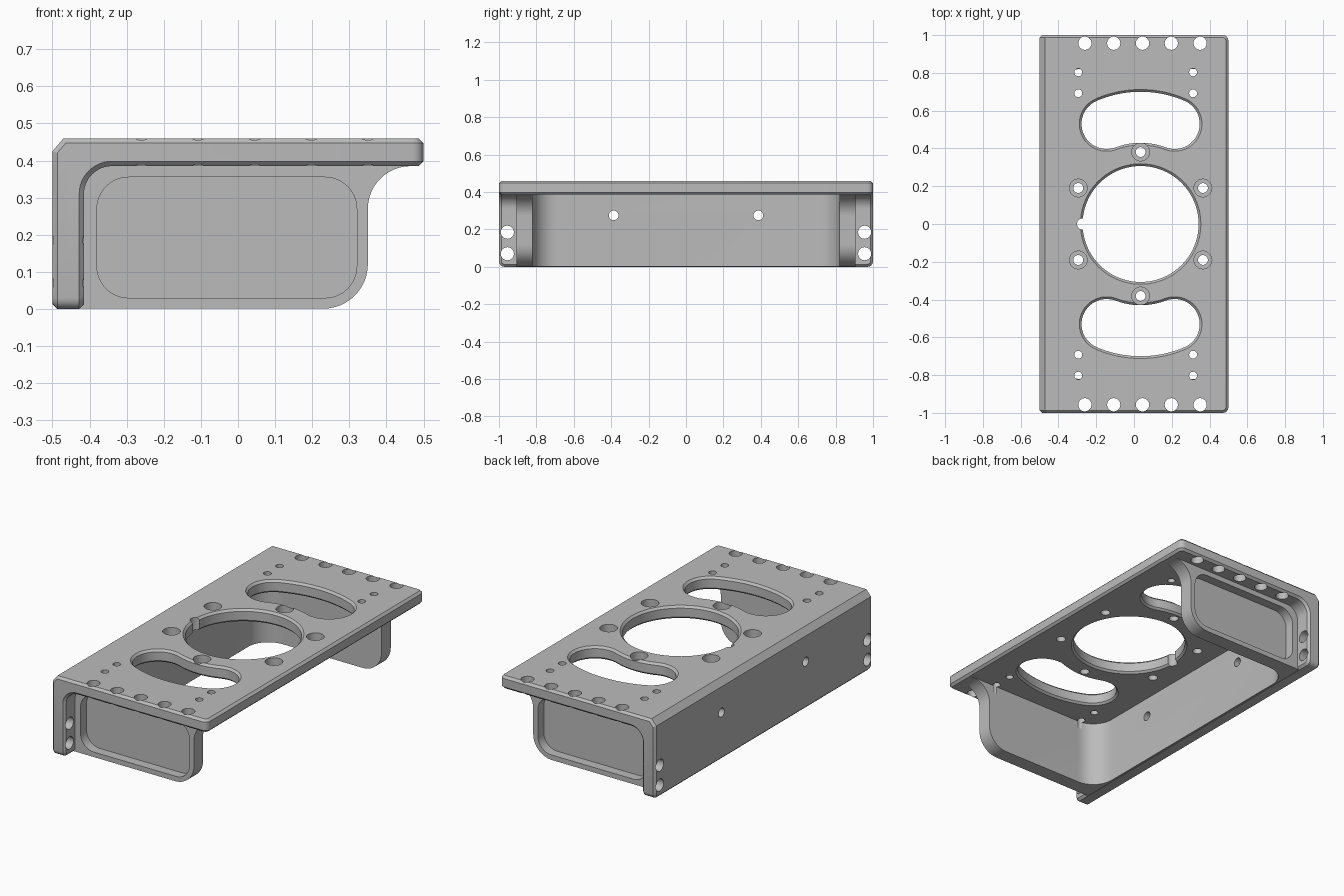
import bpy, bmesh
from math import cos, sin, radians, atan2, hypot, pi
from mathutils import Matrix

if "Cube" in bpy.data.objects:
    bpy.data.objects.remove(bpy.data.objects["Cube"])

metal = bpy.data.materials.new("machined_grey")
metal.use_nodes = True
GREY = (0.5, 0.5, 0.5, 1)
metal.diffuse_color = GREY
metal.node_tree.nodes["Principled BSDF"].inputs["Base Color"].default_value = GREY

TOP, UNDER, WALL = 0.46, 0.385, -0.415   # plate top, plate underside, inner wall face
CX = 0.035                               # x of the bore pattern


def arc(cx, cy, r, a0, a1, n=12):
    return [(cx + r * cos(radians(a0 + (a1 - a0) * i / n)),
             cy + r * sin(radians(a0 + (a1 - a0) * i / n))) for i in range(n + 1)]


def circle(cx, cy, r, n=32):
    return arc(cx, cy, r, 0, 360, n)[:-1]


def rounded_rect(x0, x1, y0, y1, r):
    return (arc(x1 - r, y1 - r, r, 0, 90) + arc(x0 + r, y1 - r, r, 90, 180) +
            arc(x0 + r, y0 + r, r, 180, 270) + arc(x1 - r, y0 + r, r, 270, 360))


def loft(bm, layers, axis="z"):
    """Closed solid through equal-length outlines [(height, points)] along an axis."""
    place = {"z": lambda u, v, h: (u, v, h), "y": lambda u, v, h: (u, h, v),
             "x": lambda u, v, h: (h, u, v)}[axis]
    rings = [[bm.verts.new(place(u, v, h)) for u, v in pts] for h, pts in layers]
    faces = [bm.faces.new(rings[0]), bm.faces.new(rings[-1])]
    for a, b in zip(rings, rings[1:]):
        for i in range(len(a)):
            j = (i + 1) % len(a)
            faces.append(bm.faces.new((a[i], a[j], b[j], b[i])))
    bmesh.ops.recalc_face_normals(bm, faces=faces)


def prism(bm, pts, h0, h1, axis="z"):
    loft(bm, [(h0, pts), (h1, pts)], axis)


def make_object(name, bm, helper=False):
    me = bpy.data.meshes.new(name)
    bm.to_mesh(me)
    bm.free()
    me.materials.append(metal)
    ob = bpy.data.objects.new(name, me)
    bpy.context.collection.objects.link(ob)
    ob.hide_render = helper
    return ob


def bake(ob):
    dg = bpy.context.evaluated_depsgraph_get()
    me = bpy.data.meshes.new_from_object(ob.evaluated_get(dg))
    ob.modifiers.clear()
    ob.data = me


def boolean(ob, other, op="DIFFERENCE"):
    mod = ob.modifiers.new(op, "BOOLEAN")
    mod.operation, mod.solver, mod.object = op, "EXACT", other
    bake(ob)
    bpy.data.objects.remove(other)


# Angle section: top plate and side wall
bm = bmesh.new()
section = ([(-0.5, 0), (WALL, 0)] + arc(WALL + 0.075, UNDER - 0.075, 0.075, 180, 90) +
           [(0.5, UNDER), (0.5, TOP), (-0.47, TOP), (-0.5, TOP - 0.035)])
prism(bm, section, -1, 1, "y")


def is_corner(e):
    a, b = (v.co for v in e.verts)
    flat_y = abs(a.y - b.y) < 1e-5
    return flat_y and ((a.z < 1e-5 and b.z < 1e-5) or (a.x > 0.499 and b.x > 0.499))


bmesh.ops.bevel(bm, geom=[e for e in bm.edges if is_corner(e)], offset=0.03,
                segments=4, profile=0.5, affect="EDGES")
bracket = make_object("angle_bracket", bm)
chamfer = bracket.modifiers.new("chamfer", "BEVEL")
chamfer.width, chamfer.segments = 0.013, 1
chamfer.limit_method, chamfer.angle_limit = "ANGLE", radians(50)
bake(bracket)

# End gussets, solid between the ends before the cavity is cut
bm = bmesh.new()
web = ([(-0.45, 0.001)] + arc(0.23, 0.121, 0.12, -90, 0) +
       arc(0.465, 0.27, 0.115, 180, 90) + [(0.465, 0.42), (-0.45, 0.42)])
prism(bm, web, -0.905, 0.905, "y")
boolean(bracket, make_object("gusset_block", bm), "UNION")

# Cavity between the gussets, rounded where they meet the wall
bm = bmesh.new()
prism(bm, rounded_rect(WALL - 0.002, 1, -0.82, 0.82, 0.13), -0.1, UNDER + 0.001)
boolean(bracket, make_object("cavity_cutter", bm, True))

# Shallow pockets on the outer gusset faces
bm = bmesh.new()
for s in (-1, 1):
    prism(bm, rounded_rect(-0.38, 0.32, 0.03, 0.355, 0.085), s * 0.85, s * 0.95, "y")
boolean(bracket, make_object("pocket_cutter", bm, True))


def bean(s, d):
    """Kidney outline of tangent arcs, grown by d; s picks the end of the plate."""
    ex, ey, r = 0.18, 0.53, 0.133
    oc, orad, ic, irad = 0.111, 0.589, 0.056, 0.374
    ao = atan2(ey - oc, ex) * 180 / pi
    ai = atan2(ey - ic, ex) * 180 / pi
    pts = (arc(0, oc, orad + d, 180 - ao, ao, 16)[:-1] +
           arc(ex, ey, r + d, ao, ai - 180, 20)[:-1] +
           arc(0, ic, irad - d, ai, 180 - ai, 12)[:-1] +
           arc(-ex, ey, r + d, 360 - ai, 180 - ao, 20)[:-1])
    return [(CX + x, s * y) for x, y in pts]


# Main bore and kidney windows, chamfered top and bottom
steps = [(UNDER - 0.02, 0.032), (UNDER + 0.012, 0), (TOP - 0.012, 0), (TOP + 0.02, 0.032)]
bm = bmesh.new()
loft(bm, [(z, circle(CX, 0, 0.307 + d, 80)) for z, d in steps])
for s in (-1, 1):
    loft(bm, [(z, bean(s, d)) for z, d in steps])
boolean(bracket, make_object("window_cutter", bm, True))

# Drilled holes
bm = bmesh.new()
prism(bm, circle(-0.272, 0, 0.03), 0.34, 0.5)              # key notch in the bore
for k in range(6):                                         # counterbored bolt circle
    a = radians(30 + 60 * k)
    x, y = CX + 0.381 * cos(a), 0.381 * sin(a)
    loft(bm, [(z, circle(x, y, r)) for z, r in
              ((0.35, 0.026), (0.415, 0.026), (0.4151, 0.047), (0.5, 0.047))])
for s in (-1, 1):
    for i in range(5):                                     # end rows
        prism(bm, circle(-0.26 + 0.1525 * i, s * 0.957, 0.035), 0.36, 0.5)
    for x in (-0.295, 0.313):                              # small pin holes
        for y in (0.692, 0.803):
            prism(bm, circle(x, s * y, 0.021, 24), 0.345, 0.5)
    for y, z, r in ((0.387, 0.275, 0.026), (0.955, 0.185, 0.035), (0.955, 0.07, 0.035)):
        prism(bm, circle(s * y, z, r), -0.6, -0.39, "x")   # wall holes
boolean(bracket, make_object("drill_cutter", bm, True))

# Smooth curved surfaces, keep machined edges crisp
bpy.ops.object.select_all(action="DESELECT")
bracket.select_set(True)
bpy.context.view_layer.objects.active = bracket
bpy.ops.object.shade_smooth_by_angle(angle=radians(28))
